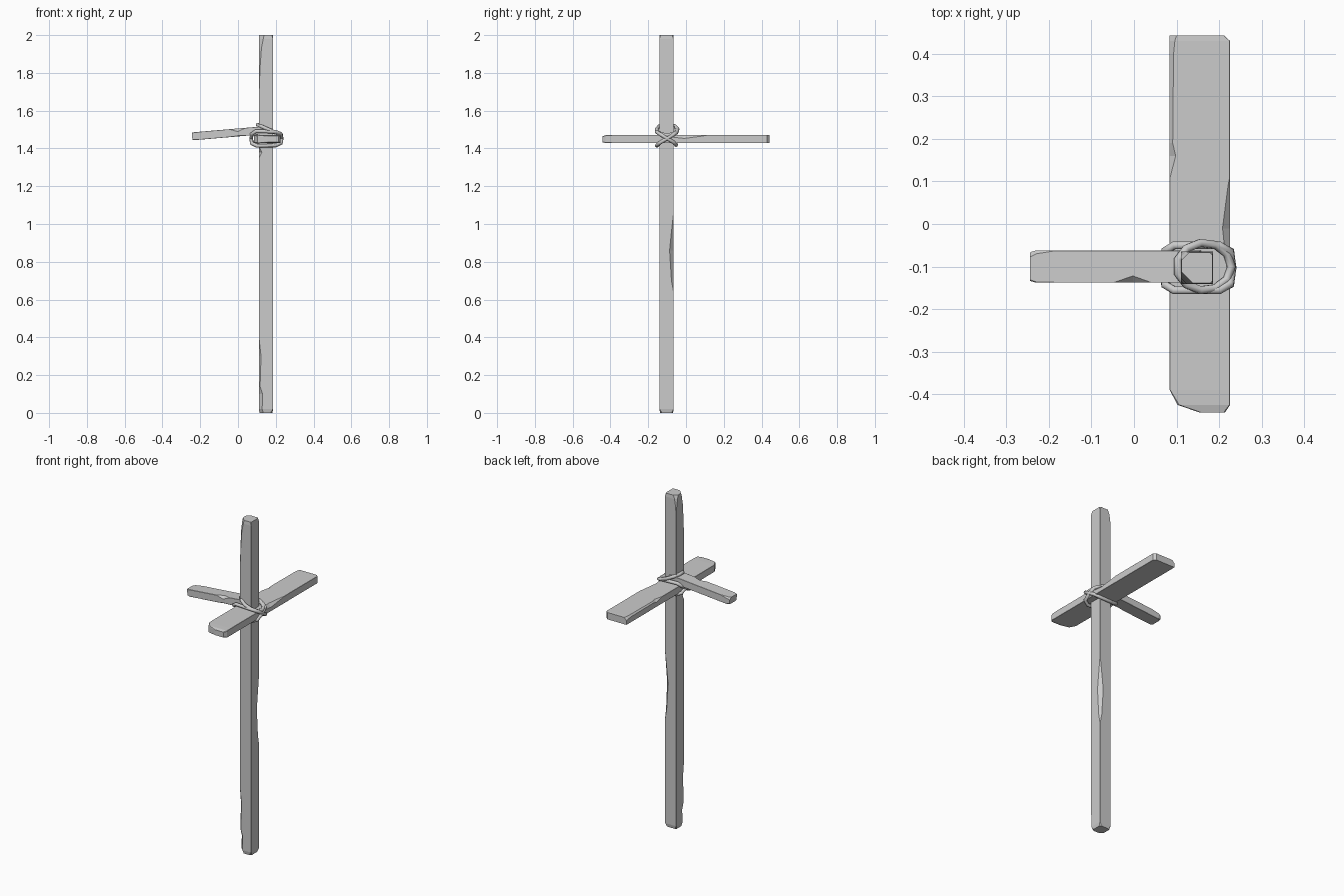
import bpy, bmesh
from math import sin, cos, pi
from mathutils import Vector

if "Cube" in bpy.data.objects:
    bpy.data.objects.remove(bpy.data.objects["Cube"])

def beam(name, origin, u, v, w, wu, wv, sections):
    """Loft chamfered rectangles along w.
    section = (distance, four corner chamfers, insets u-, u+, v-, v+)"""
    u, v, w, o = (Vector(a) for a in (u, v, w, origin))
    bm = bmesh.new()
    rings = []
    for t, ch, ins in sections:
        u0, u1 = -wu / 2 + ins[0], wu / 2 - ins[1]
        v0, v1 = -wv / 2 + ins[2], wv / 2 - ins[3]
        a, b, c, d = (max(k, 0.001) for k in ch)
        outline = [(u0, v0 + a), (u0 + a, v0), (u1 - b, v0), (u1, v0 + b),
                   (u1, v1 - c), (u1 - c, v1), (u0 + d, v1), (u0, v1 - d)]
        rings.append([bm.verts.new(o + u * p + v * q + w * t) for p, q in outline])
    for r, s in zip(rings, rings[1:]):
        for i in range(8):
            j = (i + 1) % 8
            bm.faces.new((r[i], r[j], s[j], s[i]))
    bm.faces.new(rings[0])
    bm.faces.new(rings[-1])
    bmesh.ops.recalc_face_normals(bm, faces=bm.faces)
    me = bpy.data.meshes.new(name)
    bm.to_mesh(me)
    bm.free()
    ob = bpy.data.objects.new(name, me)
    bpy.context.collection.objects.link(ob)
    return ob

def rope(name, pts, radius=0.01):
    cu = bpy.data.curves.new(name, 'CURVE')
    cu.dimensions = '3D'
    cu.bevel_depth = radius
    cu.bevel_resolution = 2
    sp = cu.splines.new('POLY')
    sp.points.add(len(pts) - 1)
    for p, co in zip(sp.points, pts):
        p.co = (*co, 1)
    sp.use_cyclic_u = True
    ob = bpy.data.objects.new(name, cu)
    bpy.context.collection.objects.link(ob)
    bpy.ops.object.select_all(action='DESELECT')
    ob.select_set(True)
    bpy.context.view_layer.objects.active = ob
    bpy.ops.object.convert(target='MESH')
    bpy.ops.object.shade_smooth()

Z4 = (0, 0, 0, 0)
CX, CY = 0.148, -0.103

# upright post with chipped edges
beam("upright_post", (CX, CY, 0), (1, 0, 0), (0, 1, 0), (0, 0, 1), 0.076, 0.076, [
    (0, (.02, .01, .008, .006), (.004, .004, .004, .004)),
    (.02, (.018, .002, .002, .002), Z4),
    (.1, (.02, 0, 0, 0), Z4),
    (.14, (.007, 0, 0, 0), Z4),
    (.3, (.012, 0, 0, 0), Z4),
    (.4, Z4, Z4),
    (.64, Z4, Z4),
    (.7, (0, 0, .012, 0), Z4),
    (.86, (0, 0, .022, 0), Z4),
    (.94, (0, 0, .014, 0), Z4),
    (1.06, Z4, Z4),
    (1.35, Z4, Z4),
    (1.38, (.016, 0, 0, 0), Z4),
    (1.41, Z4, Z4),
    (1.68, Z4, Z4),
    (1.83, (.007, 0, 0, 0), Z4),
    (1.93, (.014, 0, 0, .004), Z4),
    (1.98, (.024, .001, .002, .012), Z4),
    (2.0, (.026, .005, .006, .018), (.002, .002, .002, .002))])

# wide plank running front to back through the post
beam("cross_plank", (0.155, 0, 1.45), (1, 0, 0), (0, 0, 1), (0, 1, 0), 0.142, 0.042, [
    (-.443, (.004, .003, .003, .004), (.07, .012, .004, .006)),
    (-.425, (.003, .002, .002, .004), (.018, 0, 0, .001)),
    (-.39, Z4, Z4),
    (-.14, Z4, Z4),
    (-.12, (0, 0, .006, 0), Z4),
    (-.01, (0, 0, .018, 0), Z4),
    (.09, (0, 0, .005, 0), Z4),
    (.11, Z4, Z4),
    (.16, (0, 0, 0, .014), Z4),
    (.19, (0, 0, 0, .007), Z4),
    (.4, (0, 0, 0, .009), Z4),
    (.43, (0, 0, 0, .012), Z4),
    (.443, (.002, 0, 0, .016), (0, .014, 0, .001))])

# short side arm, rising toward the post
d = Vector((1, 0, 0.085)).normalized()
up = Vector((-d.z, 0, d.x))
beam("side_arm", (-.243, -.1, 1.464), (0, 1, 0), up, d, 0.076, 0.042, [
    (0, (.004, .006, .012, .003), (.004, .004, .001, .001)),
    (.015, (.002, .002, .008, .002), Z4),
    (.06, Z4, Z4),
    (.2, Z4, Z4),
    (.243, (.004, 0, 0, .016), Z4),
    (.285, Z4, Z4),
    (.4, Z4, Z4)])

# two diagonal lashings crossing each other
half = [(.095, -.053, 1.49), (.2, -.053, 1.486), (.226, -.038, 1.476),
        (.231, 0, 1.453), (.227, .038, 1.43), (.2, .051, 1.418),
        (.1, .051, 1.416), (.074, .04, 1.428), (.07, 0, 1.45), (.073, -.04, 1.474)]
for name, s in (("lashing_a", 1), ("lashing_b", -1)):
    rope(name, [(x, CY + y * s, z + .002 * s) for x, y, z in half])

# tilted ring around the post
ring = []
for i in range(11):
    a = 2 * pi * i / 11
    x = .165 + .064 * cos(a)
    ring.append((x, -.1 + .056 * sin(a), 1.527 - (x - .101) * .44))
rope("rope_ring", ring)
